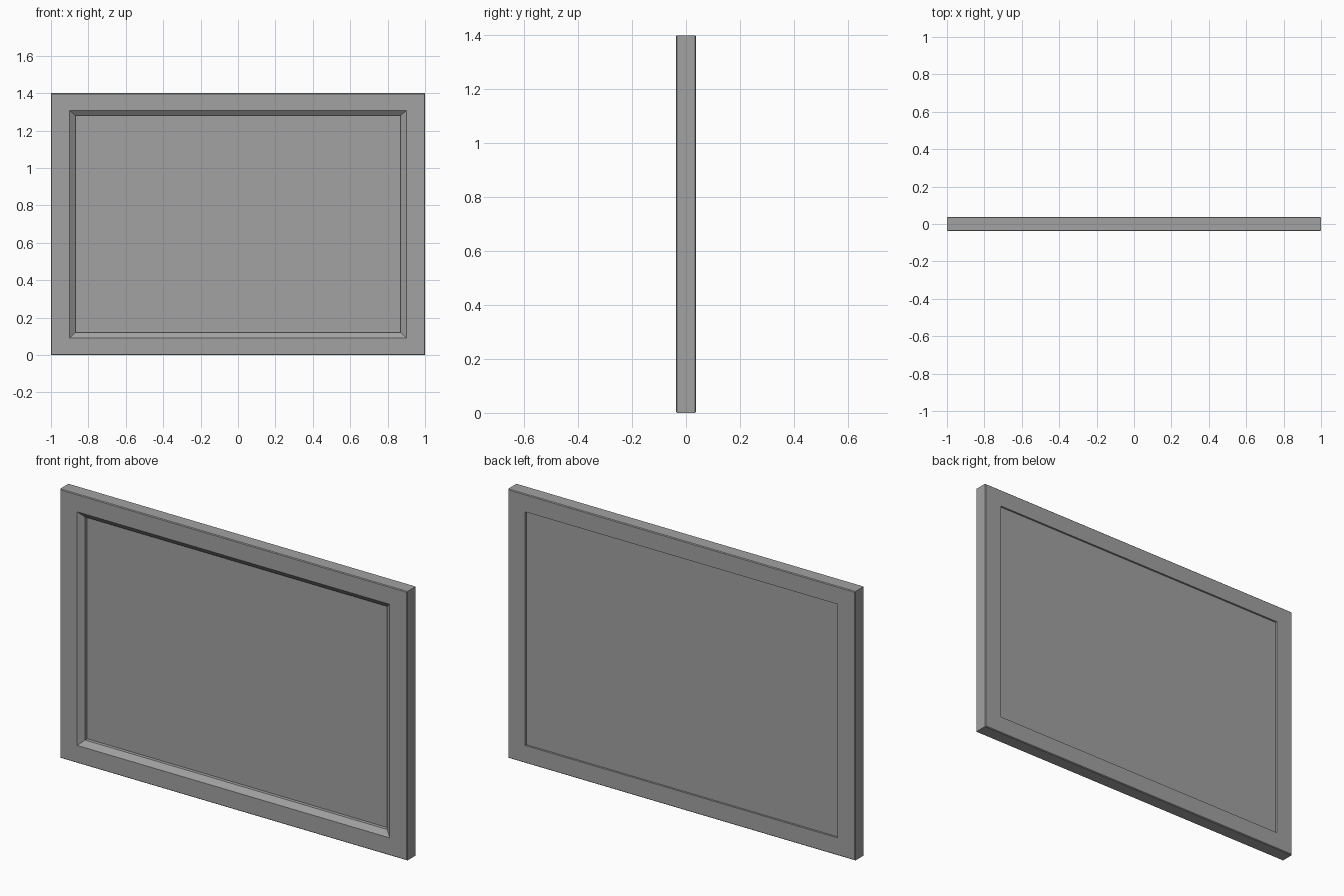
import bpy
import bmesh

cube = bpy.data.objects.get("Cube")
if cube:
    bpy.data.objects.remove(cube)

WIDTH, HEIGHT, HALF_DEPTH = 2.0, 1.4, 0.0375
STILE, RAIL = 0.1, 0.092        # widths of the upright and level members
PANEL_FRONT, PANEL_BACK = 0.0025, 0.0275

grey = bpy.data.materials.new("plain grey")
grey.use_nodes = True
grey.diffuse_color = (0.36, 0.36, 0.36, 1)
grey.node_tree.nodes["Principled BSDF"].inputs["Base Color"].default_value = grey.diffuse_color


def rectangle(bm, inset, y):
    """Loop of four corners, inset by a share of the member widths."""
    x = WIDTH / 2 - inset * STILE
    low, high = inset * RAIL, HEIGHT - inset * RAIL
    return [bm.verts.new(p) for p in ((-x, y, low), (x, y, low), (x, y, high), (-x, y, high))]


def loft(name, profile, closed):
    """Join rectangles along a profile; a closed profile makes a mitred ring."""
    bm = bmesh.new()
    loops = [rectangle(bm, inset, y) for inset, y in profile]
    pairs = list(zip(loops, loops[1:]))
    if closed:
        pairs.append((loops[-1], loops[0]))
    else:
        bm.faces.new(loops[0])
        bm.faces.new(loops[-1])
    for a, b in pairs:
        for i in range(4):
            j = (i + 1) % 4
            bm.faces.new((a[i], a[j], b[j], b[i]))
    bmesh.ops.recalc_face_normals(bm, faces=bm.faces)
    mesh = bpy.data.meshes.new(name)
    bm.to_mesh(mesh)
    bm.free()
    mesh.materials.append(grey)
    obj = bpy.data.objects.new(name, mesh)
    bpy.context.collection.objects.link(obj)
    return obj


# Frame section: eased outer edges, sloped front lip, rabbet at the back
edge = 0.04
ease = 0.004
loft("frame", [
    (0, HALF_DEPTH - ease),
    (0, ease - HALF_DEPTH),
    (edge, -HALF_DEPTH),
    (1, -HALF_DEPTH),
    (1.3, -0.0155),
    (1.3, PANEL_FRONT),
    (1, PANEL_FRONT),
    (1, HALF_DEPTH),
    (edge, HALF_DEPTH),
], closed=True)

# Flat panel held in the rabbet
loft("panel", [(1, PANEL_FRONT), (1, PANEL_BACK)], closed=False)
